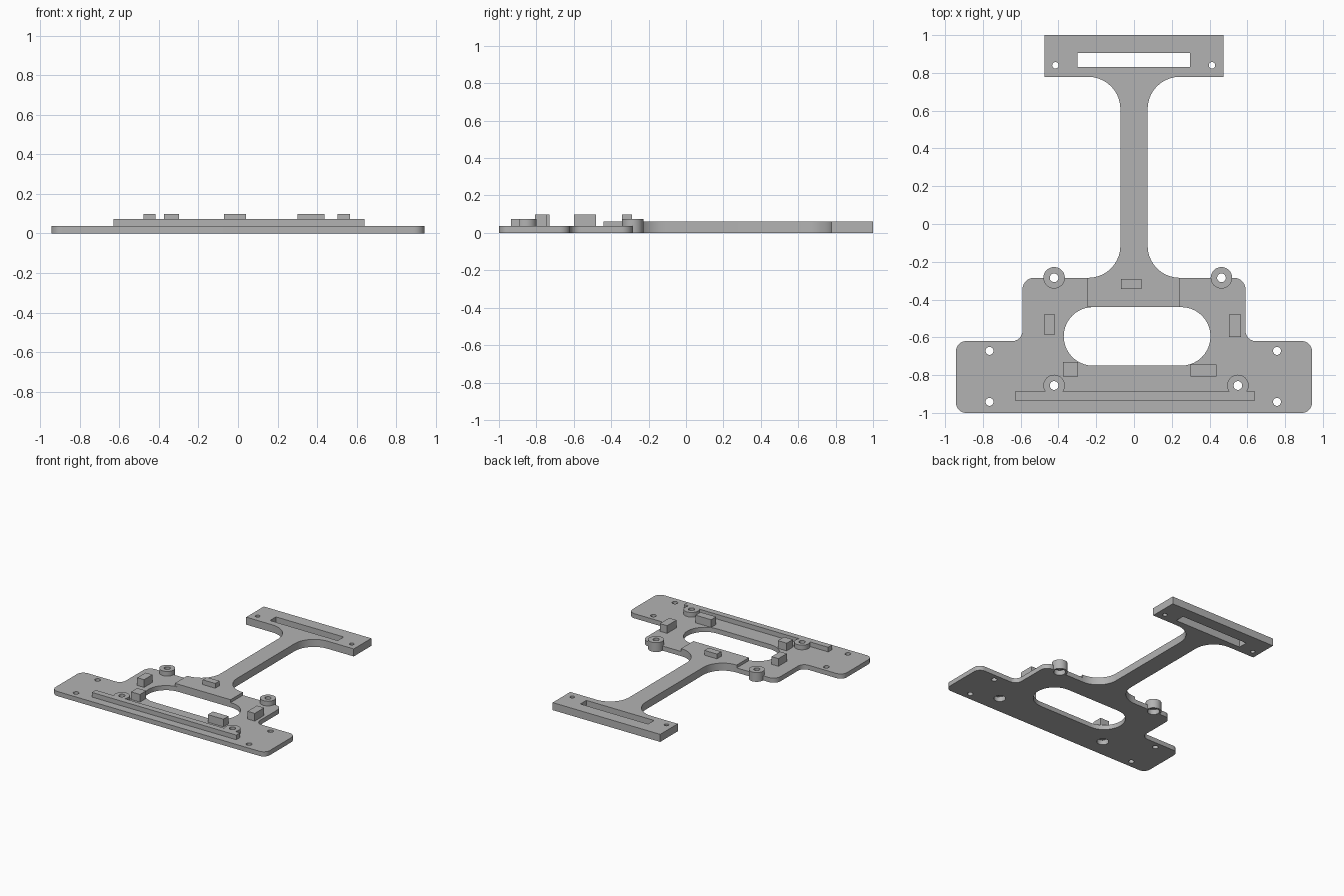
import bpy, bmesh, math
from mathutils import Vector

if "Cube" in bpy.data.objects:
    bpy.data.objects.remove(bpy.data.objects["Cube"])

PLATE, ARM, BOSS, BLOCK = 0.037, 0.06, 0.074, 0.098

grey = bpy.data.materials.new("plain grey")
grey.use_nodes = True
grey.diffuse_color = (0.45, 0.45, 0.45, 1)
grey.node_tree.nodes["Principled BSDF"].inputs["Base Color"].default_value = grey.diffuse_color


def rounded(corners, steps=10):
    """Outline from (x, y, radius) corners, each replaced by a tangent arc."""
    out = []
    for i, (x, y, r) in enumerate(corners):
        p = Vector((x, y))
        if r == 0:
            out.append(p)
            continue
        u = (Vector(corners[i - 1][:2]) - p).normalized()
        v = (Vector(corners[(i + 1) % len(corners)][:2]) - p).normalized()
        # All corners are square, so the arc centre lies on both offsets
        for k in range(steps + 1):
            a = k / steps * math.pi / 2
            out.append(p + r * (u + v) - r * (v * math.cos(a) + u * math.sin(a)))
    return out


def rect(x0, x1, y0, y1, r=0):
    return rounded([(x0, y0, r), (x1, y0, r), (x1, y1, r), (x0, y1, r)])


def circle(x, y, r, n=32):
    return [Vector((x + r * math.cos(2 * math.pi * k / n),
                    y + r * math.sin(2 * math.pi * k / n))) for k in range(n)]


def solid(name, outline, z0, z1):
    """Extrude a flat outline from z0 to z1."""
    bm = bmesh.new()
    face = bm.faces.new([bm.verts.new((p.x, p.y, z0)) for p in outline])
    top = bmesh.ops.extrude_face_region(bm, geom=[face])["geom"]
    bmesh.ops.translate(bm, vec=(0, 0, z1 - z0),
                        verts=[g for g in top if isinstance(g, bmesh.types.BMVert)])
    bmesh.ops.recalc_face_normals(bm, faces=bm.faces)
    mesh = bpy.data.meshes.new(name)
    bm.to_mesh(mesh)
    bm.free()
    mesh.materials.append(grey)
    ob = bpy.data.objects.new(name, mesh)
    bpy.context.collection.objects.link(ob)
    return ob


def combine(target, other, operation):
    """Apply a boolean and discard the second solid."""
    mod = target.modifiers.new("join", "BOOLEAN")
    mod.operation, mod.solver, mod.object = operation, "EXACT", other
    bpy.context.view_layer.objects.active = target
    bpy.ops.object.modifier_apply(modifier=mod.name)
    bpy.data.objects.remove(other)


def cut(target, outline, z0=-0.1, z1=0.2):
    combine(target, solid("cutter", outline, z0, z1), "DIFFERENCE")


# Base plate: wide wings with a narrower raised body behind them
half = [(0.943, -1, 0.055), (0.943, -0.62, 0.055), (0.59, -0.62, 0.055), (0.59, -0.285, 0.06)]
base = solid("base_plate", rounded(half + [(-x, y, r) for x, y, r in reversed(half)]), 0, PLATE)

# Screw bosses, counterbored from below
bosses = [(-0.423, -0.285), (0.463, -0.285), (-0.423, -0.855), (0.55, -0.855)]
for x, y in bosses:
    combine(base, solid("boss", circle(x, y, 0.057), 0, BOSS), "UNION")
for x, y in bosses:
    cut(base, circle(x, y, 0.023))
    cut(base, circle(x, y, 0.043), z1=0.04)

# Central opening and wing holes
cut(base, rect(-0.372, 0.405, -0.75, -0.44, 0.1549))
for x in (-0.765, 0.757):
    for y in (-0.672, -0.942):
        cut(base, circle(x, y, 0.021))

# Arm flaring into the rear cross bar
half = [(0.245, -0.285, 0), (0.072, -0.285, 0.17), (0.072, 0.779, 0.17),
        (0.473, 0.779, 0), (0.473, 1, 0)]
arm = solid("arm_and_cross_bar", rounded(half + [(-x, y, r) for x, y, r in reversed(half)]), 0, ARM)
cut(arm, rect(-0.3, 0.296, 0.83, 0.905))
for x in (-0.416, 0.413):
    cut(arm, circle(x, 0.84, 0.017))

# Raised pad where the arm meets the plate
pad = solid("arm_pad", rect(-0.247, 0.243, -0.44, -0.285), PLATE, ARM)

# Front rail, and locating blocks
rail = solid("front_rail", rect(-0.63, 0.64, -0.935, -0.887), PLATE, BOSS)
parts = [base, arm, pad, rail]
for name, box, z0 in [
    ("left_block", (0.502, 0.566, -0.598, -0.48), PLATE),
    ("right_block", (-0.477, -0.417, -0.585, -0.48), PLATE),
    ("rear_block", (-0.07, 0.04, -0.343, -0.29), ARM),
    ("front_left_block", (0.3, 0.438, -0.808, -0.745), PLATE),
    ("front_right_block", (-0.375, -0.297, -0.808, -0.73), PLATE),
]:
    parts.append(solid(name, rect(*box), z0, BLOCK))

# Smooth the arcs, keep the edges sharp
bpy.ops.object.select_all(action="DESELECT")
for ob in parts:
    ob.select_set(True)
bpy.context.view_layer.objects.active = base
bpy.ops.object.shade_smooth_by_angle(angle=math.radians(30))
